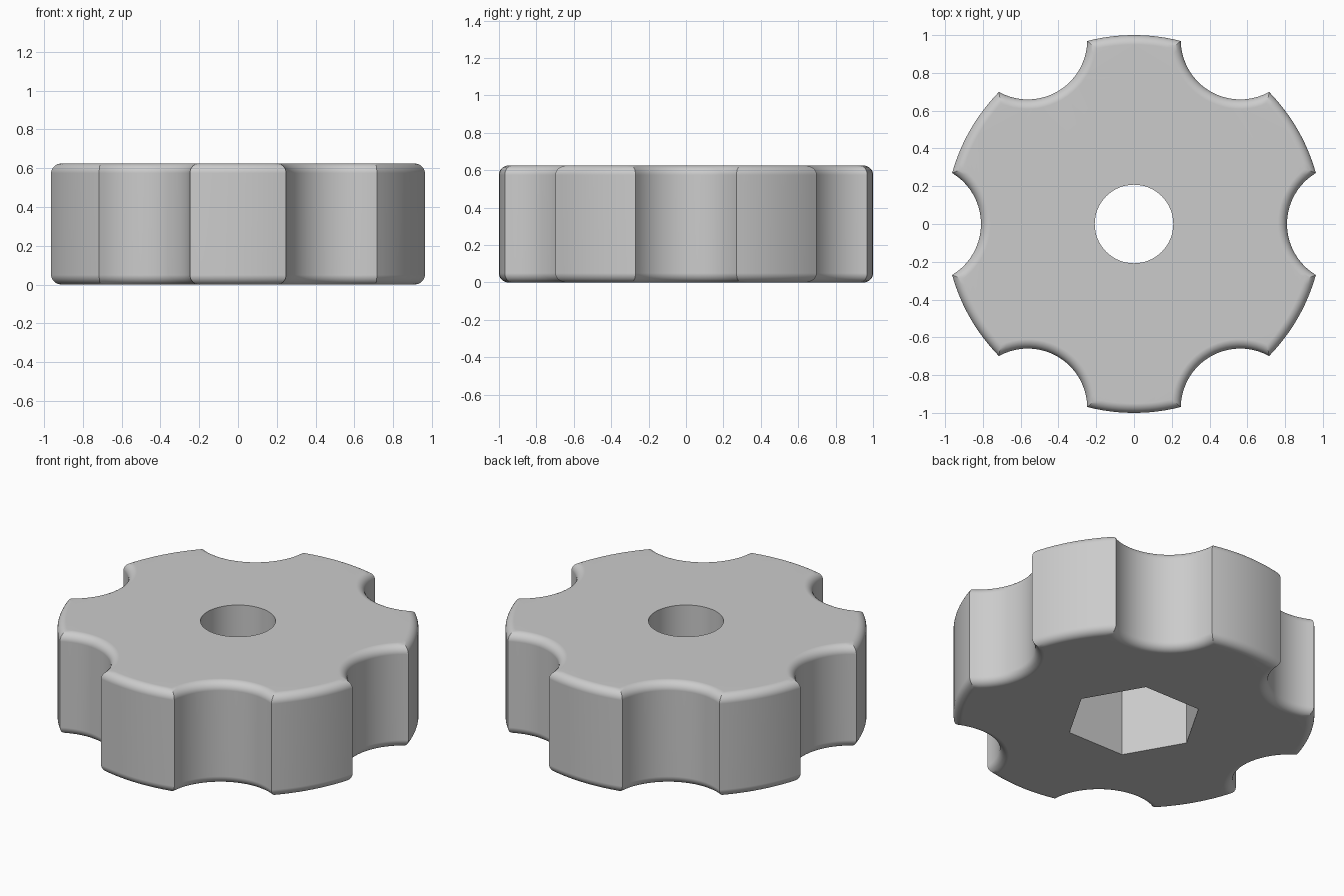
import bpy, bmesh
from math import sin, cos, asin, acos, pi, tau

cube = bpy.data.objects.get("Cube")
if cube:
    bpy.data.objects.remove(cube, do_unlink=True)

HEIGHT, RADIUS, FILLET = 0.625, 1.0, 0.05
SCALLOP_R, SCALLOP_C, LOBES = 0.315, 1.125, 6
BORE_R, HEX_R, HEX_DEPTH = 0.208, 0.38, 0.415


def outline(inset):
    """Scalloped outline, offset inwards by inset."""
    big, small = RADIUS - inset, SCALLOP_R + inset
    phi = acos((big**2 + SCALLOP_C**2 - small**2) / (2 * big * SCALLOP_C))
    psi = asin(big * sin(phi) / small)
    step = tau / LOBES
    points = []
    for k in range(LOBES):
        c, s = cos(k * step), sin(k * step)
        for i in range(20):
            t = psi * (i / 10 - 1)
            x, y = SCALLOP_C - small * cos(t), small * sin(t)
            points.append((x * c - y * s, x * s + y * c))
        for i in range(12):
            t = k * step + phi + (step - 2 * phi) * i / 12
            points.append((big * cos(t), big * sin(t)))
    return points


def polygon(radius, sides):
    return [(radius * cos(tau * i / sides), radius * sin(tau * i / sides))
            for i in range(sides)]


bm = bmesh.new()


def add_ring(points, z):
    return [bm.verts.new((x, y, z)) for x, y in points]


def bridge(a, b):
    for i in range(len(a)):
        j = (i + 1) % len(a)
        bm.faces.new((a[i], a[j], b[j], b[i]))


def fill_between(outer, inner):
    edges = []
    for ring in (outer, inner):
        for i, v in enumerate(ring):
            w = ring[(i + 1) % len(ring)]
            edges.append(bm.edges.get((v, w)) or bm.edges.new((v, w)))
    bmesh.ops.triangle_fill(bm, use_beauty=True, edges=edges)


# Outer wall with rounded lower and upper rims
STEPS = 8
rim = [(FILLET * (1 - sin(pi / 2 * i / STEPS)),
        FILLET * (1 - cos(pi / 2 * i / STEPS))) for i in range(STEPS + 1)]
levels = rim + [(d, HEIGHT - z) for d, z in reversed(rim)]
rings = [add_ring(outline(d), z) for d, z in levels]
for lower, upper in zip(rings, rings[1:]):
    bridge(lower, upper)

# Hexagonal socket below, round bore above
hex_low = add_ring(polygon(HEX_R, 6), 0)
hex_high = add_ring(polygon(HEX_R, 6), HEX_DEPTH)
bore_low = add_ring(polygon(BORE_R, 64), HEX_DEPTH)
bore_high = add_ring(polygon(BORE_R, 64), HEIGHT)
bridge(hex_low, hex_high)
bridge(bore_low, bore_high)

# Flat faces: underside, socket ceiling, top
fill_between(rings[0], hex_low)
fill_between(hex_high, bore_low)
fill_between(rings[-1], bore_high)
bmesh.ops.recalc_face_normals(bm, faces=bm.faces[:])

mesh = bpy.data.meshes.new("knob")
bm.to_mesh(mesh)
bm.free()
knob = bpy.data.objects.new("knob", mesh)
bpy.context.collection.objects.link(knob)

# Material
grey = bpy.data.materials.new("light grey")
grey.use_nodes = True
colour = (0.6, 0.6, 0.6, 1)
grey.diffuse_color = colour
grey.node_tree.nodes["Principled BSDF"].inputs["Base Color"].default_value = colour
mesh.materials.append(grey)

# Smooth curves, crisp corners, flat caps
bpy.ops.object.select_all(action="DESELECT")
knob.select_set(True)
bpy.context.view_layer.objects.active = knob
bpy.ops.object.shade_smooth_by_angle(angle=pi / 6)
weighted = knob.modifiers.new("flat caps", "WEIGHTED_NORMAL")
weighted.keep_sharp = True
